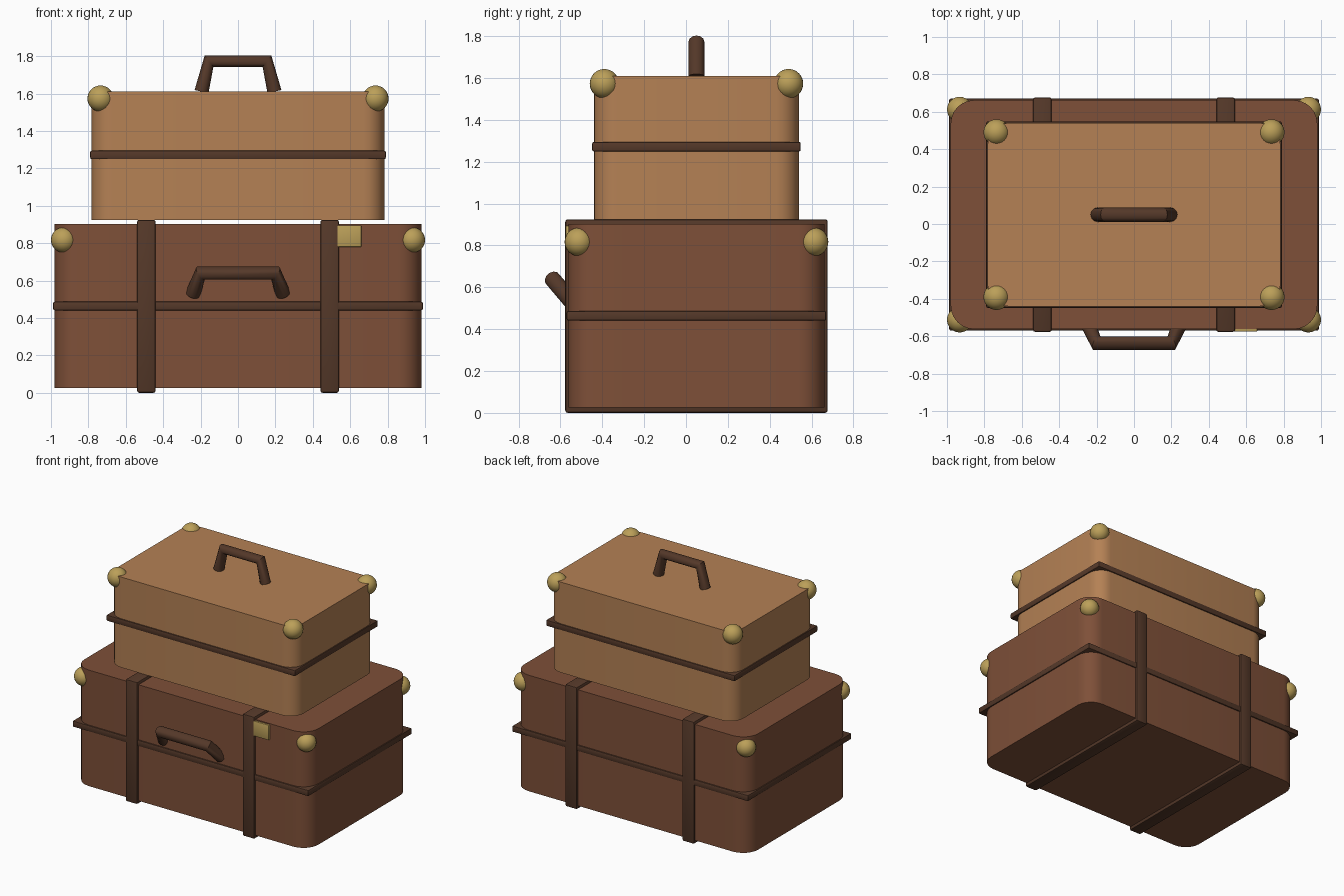
import bpy, bmesh, math
from mathutils import Vector

if "Cube" in bpy.data.objects:
    bpy.data.objects.remove(bpy.data.objects["Cube"])


def material(name, rgb):
    m = bpy.data.materials.new(name)
    m.diffuse_color = (*rgb, 1)
    m.use_nodes = True
    m.node_tree.nodes["Principled BSDF"].inputs["Base Color"].default_value = m.diffuse_color
    return m


BROWN = material("brown_leather", (0.21, 0.08, 0.04))
TAN = material("tan_leather", (0.46, 0.22, 0.09))
DARK = material("dark_leather", (0.09, 0.04, 0.022))
BRASS = material("brass", (0.50, 0.35, 0.10))
CY = 0.05  # depth centre of both cases


def finish(ob, mat, angle=40):
    ob.data.materials.append(mat)
    bpy.ops.object.select_all(action='DESELECT')
    ob.select_set(True)
    bpy.context.view_layer.objects.active = ob
    bpy.ops.object.shade_smooth_by_angle(angle=math.radians(angle))
    return ob


def box(name, lo, hi, mat, bevel=0.0, upright_radius=0.0):
    """Box between two corners; optional edge bevel, or rounded upright edges only."""
    lo, hi = Vector(lo), Vector(hi)
    bm = bmesh.new()
    bmesh.ops.create_cube(bm, size=1)
    for v in bm.verts:
        v.co = Vector(a * b for a, b in zip(v.co, hi - lo))
    if upright_radius:
        upright = [e for e in bm.edges
                   if abs(e.verts[0].co.z - e.verts[1].co.z) > 1e-4]
        bmesh.ops.bevel(bm, geom=upright, offset=upright_radius, segments=6,
                        profile=0.5, affect='EDGES')
    elif bevel:
        bmesh.ops.bevel(bm, geom=bm.edges[:], offset=bevel, segments=2,
                        profile=0.5, affect='EDGES')
    me = bpy.data.meshes.new(name)
    bm.to_mesh(me)
    bm.free()
    ob = bpy.data.objects.new(name, me)
    ob.location = (lo + hi) / 2
    bpy.context.collection.objects.link(ob)
    return finish(ob, mat)


def corner_caps(name, x, dy, z, r):
    """Brass ball on each of the four upper corners."""
    for sx in (-1, 1):
        for sy in (-1, 1):
            bpy.ops.mesh.primitive_uv_sphere_add(
                segments=24, ring_count=16, radius=r,
                location=(sx * x, CY + sy * dy, z))
            ob = bpy.context.object
            ob.name = name
            finish(ob, BRASS)


def handle(name, points, r):
    """Round bar swept along a mirrored two-point half path."""
    path = points + [(-x, y, z) for x, y, z in reversed(points)]
    cu = bpy.data.curves.new(name + "_path", 'CURVE')
    cu.dimensions = '3D'
    cu.bevel_depth = r
    cu.bevel_resolution = 4
    cu.use_fill_caps = True
    sp = cu.splines.new('POLY')
    sp.points.add(len(path) - 1)
    for p, co in zip(sp.points, path):
        p.co = (*co, 1)
    ob = bpy.data.objects.new(name, cu)
    bpy.context.collection.objects.link(ob)
    bpy.ops.object.select_all(action='DESELECT')
    ob.select_set(True)
    bpy.context.view_layer.objects.active = ob
    bpy.ops.object.convert(target='MESH')
    finish(bpy.context.object, DARK)


def case(name, hx, hy, z0, z1, radius, trim_z, mat):
    """Case body with rounded upright edges and a square-cornered trim band."""
    box(name + "_body", (-hx, CY - hy, z0), (hx, CY + hy, z1), mat,
        upright_radius=radius)
    box(name + "_trim", (-hx - 0.008, CY - hy - 0.008, trim_z - 0.023),
        (hx + 0.008, CY + hy + 0.008, trim_z + 0.023), DARK, bevel=0.008)


# Large lower suitcase
case("large_suitcase", 0.98, 0.612, 0.025, 0.903, 0.125, 0.464, BROWN)
corner_caps("large_corner_cap", 0.932, 0.562, 0.817, 0.068)

# Straps wrapped around the lower suitcase
for sx in (-1, 1):
    box("strap", (sx * 0.49 - 0.05, CY - 0.627, 0.0),
        (sx * 0.49 + 0.05, CY + 0.627, 0.925), DARK, bevel=0.012)

# Brass clasp and front handle
box("clasp", (0.51, -0.575, 0.78), (0.66, -0.54, 0.895), BRASS, bevel=0.005)
handle("front_handle", [(-0.24, -0.545, 0.53), (-0.2, -0.638, 0.64)], 0.04)

# Small upper suitcase
case("small_suitcase", 0.782, 0.49, 0.925, 1.61, 0.11, 1.272, TAN)
corner_caps("small_corner_cap", 0.735, 0.44, 1.573, 0.07)
handle("top_handle", [(-0.195, CY, 1.61), (-0.155, CY, 1.773)], 0.038)
